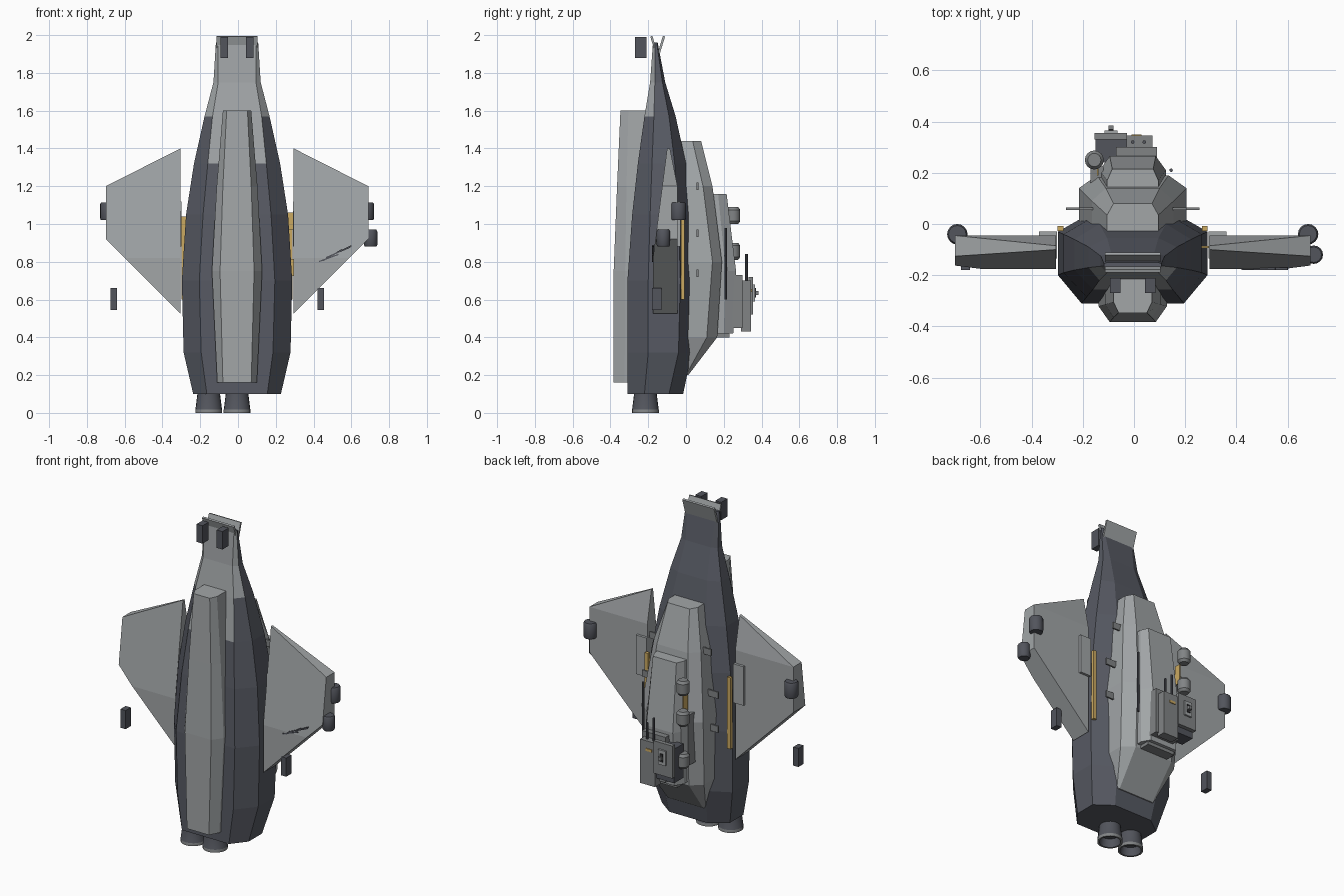
import bpy, bmesh, math
from mathutils import Vector, Matrix

if "Cube" in bpy.data.objects:
    bpy.data.objects.remove(bpy.data.objects["Cube"])

CX = -0.005  # centre line of the craft


def mat(name, r, g, b):
    m = bpy.data.materials.new(name)
    m.diffuse_color = (r, g, b, 1)
    m.use_nodes = True
    m.node_tree.nodes["Principled BSDF"].inputs["Base Color"].default_value = m.diffuse_color
    return m


DARK = mat("dark_slate", 0.095, 0.102, 0.125)
LIGHT = mat("light_grey", 0.36, 0.38, 0.39)
MID = mat("mid_grey", 0.22, 0.23, 0.235)
POD = mat("pod_slate", 0.085, 0.09, 0.108)
YELLOW = mat("yellow", 0.60, 0.40, 0.12)
BLACK = mat("near_black", 0.03, 0.03, 0.033)


def finish(bm, name, *mats):
    bmesh.ops.recalc_face_normals(bm, faces=bm.faces[:])
    me = bpy.data.meshes.new(name)
    bm.to_mesh(me)
    bm.free()
    for m in mats:
        me.materials.append(m)
    ob = bpy.data.objects.new(name, me)
    bpy.context.collection.objects.link(ob)
    return ob


def loft(name, rings, *mats, rule=None):
    """rings: (z, [(half_width, y), ...]) mirrored over the centre line"""
    bm = bmesh.new()
    loops = []
    for z, half in rings:
        pts = [(w, y) for w, y in half] + [(-w, y) for w, y in reversed(half)]
        loops.append([bm.verts.new((x + CX, y, z)) for x, y in pts])
    n = len(loops[0])
    for a, b in zip(loops, loops[1:]):
        for i in range(n):
            f = bm.faces.new((a[i], a[(i + 1) % n], b[(i + 1) % n], b[i]))
            if rule:
                f.material_index = rule(f, i)
    bm.faces.new(loops[0])
    bm.faces.new(loops[-1])
    return finish(bm, name, *mats)


def box(name, x, y, z, m, rot=None):
    """x, y, z are (min, max) pairs"""
    bm = bmesh.new()
    bmesh.ops.create_cube(bm, size=1)
    size = Vector((x[1] - x[0], y[1] - y[0], z[1] - z[0]))
    mid = Vector((x[0] + x[1], y[0] + y[1], z[0] + z[1])) / 2
    bmesh.ops.scale(bm, vec=size, verts=bm.verts)
    if rot:
        bmesh.ops.rotate(bm, matrix=Matrix.Rotation(rot[0], 3, rot[1]), verts=bm.verts)
    bmesh.ops.translate(bm, vec=mid, verts=bm.verts)
    return finish(bm, name, m)


def turned(name, x, y, profile, m, n=16, rim=None):
    """profile: (radius, z) points revolved about a vertical axis; rim: faces in this z range are light"""
    bm = bmesh.new()
    loops = [[bm.verts.new((x + r * math.cos(2 * math.pi * k / n),
                            y + r * math.sin(2 * math.pi * k / n), z))
              for k in range(n)] for r, z in profile]
    for a, b in zip(loops, loops[1:]):
        for k in range(n):
            f = bm.faces.new((a[k], a[(k + 1) % n], b[(k + 1) % n], b[k]))
            zc = f.calc_center_median().z
            f.material_index = 1 if rim and rim[0] <= zc <= rim[1] else 0
    bm.faces.new(loops[0])
    bm.faces.new(loops[-1])
    ob = finish(bm, name, m, MID)
    for p in ob.data.polygons:
        p.use_smooth = len(p.vertices) == 4
    ob.data.set_sharp_from_angle(angle=math.radians(35))
    return ob


# main hull: octagonal sections, pale belly towards the nose
hull = [(0.10, .232, .16, .13, -.31, -.22, -.09, -.015),
        (0.32, .283, .19, .15, -.31, -.20, -.04, .03),
        (0.70, .292, .20, .16, -.31, -.20, -.03, .045),
        (1.05, .270, .18, .15, -.285, -.19, -.04, .03),
        (1.32, .228, .155, .13, -.255, -.18, -.06, 0.0),
        (1.57, .172, .13, .10, -.22, -.17, -.09, -.055),
        (1.75, .125, .10, .085, -.19, -.165, -.125, -.11),
        (1.96, .112, .10, .10, -.175, -.165, -.155, -.15)]


def hull_rule(f, i):
    z = f.calc_center_median().z
    return int((i == 7 and z > 1.32) or (i in (0, 6) and z > 1.57))


loft("hull", [(z, [(wf, yf), (w, sf), (w, sb), (wb, yb)])
              for z, w, wf, wb, yf, sf, sb, yb in hull], DARK, LIGHT, rule=hull_rule)

# nose cap: two plates splayed apart, plus two blocks ahead of it
for s in (-1, 1):
    box("nose_cap_plate", (CX - .108, CX + .108), (-.15 + s * .018 - .006, -.15 + s * .018 + .006),
        (1.89, 1.997), LIGHT, (-s * .3, 'X'))
    box("nose_block", (CX + s * .068 - .02, CX + s * .068 + .02), (-.27, -.21), (1.88, 1.99), POD)

# keel along the front
loft("keel", [(z, [(w, -.17), (w, ym), (wi, yf)]) for z, w, wi, ym, yf in
              [(.16, .105, .075, -.325, -.383), (.75, .133, .09, -.322, -.383),
               (1.2, .108, .075, -.315, -.365), (1.6, .075, .055, -.305, -.347)]], LIGHT)

# cabin on the back, and the raised deck on it
loft("cabin", [(z, [(w, -.06), (w, y1), (wi, y2)]) for z, w, y1, wi, y2 in
               [(.2, .13, .0, .12, .012), (.4, .195, .11, .13, .165), (.8, .21, .14, .14, .19),
                (1.2, .16, .09, .105, .14), (1.44, .10, .035, .075, .08)]], LIGHT)
loft("deck", [(z, [(w, .08), (w, y1), (wi, y2)]) for z, w, y1, wi, y2 in
              [(.42, .12, .2, .09, .25), (.75, .13, .21, .09, .265), (1.16, .10, .17, .08, .215)]], LIGHT)
box("deck_step", (-.10, .09), (.12, .23), (.40, .46), MID)
box("deck_side_rail", (-.17, -.12), (.12, .225), (.55, .86), MID)

# equipment stack on the deck
box("equipment_base", (-.07, .09), (.2, .30), (.45, .73), MID)
box("equipment_case", (-.15, -.03), (.24, .33), (.48, .69), POD)
box("equipment_panel", (-.155, -.028), (.33, .355), (.52, .72), MID)
box("equipment_box", (-.03, .072), (.29, .345), (.43, .70), MID)
box("panel_frame", (-.115, -.065), (.355, .366), (.59, .68), LIGHT)
box("panel_slot", (-.10, -.08), (.366, .371), (.61, .66), BLACK)
box("panel_knob", (-.10, -.08), (.366, .385), (.625, .645), MID)
box("status_light", (-.01, .03), (.345, .35), (.64, .655), YELLOW)
for x, y, top in ((-.005, .32, .84), (.04, .32, .80), (.145, .21, .98)):
    turned("antenna", x, y, [(.007, .6), (.007, top)], POD, 8)
for z in (.55, .81, 1.0):
    turned("canister", -.155, .25, [(.026, z), (.037, z + .015), (.037, z + .075), (.026, z + .09)], MID)
box("cabin_stripe", (-.145, -.138), (.19, .23), (.88, 1.0), YELLOW)

# wings: a wedge profile run outward, trimmed to the planform
profile = [(-.10, 1.4), (-.175, .82), (-.175, .525), (-.045, .525), (-.045, 1.2), (-.085, 1.4)]
for s in (-1, 1):
    bm = bmesh.new()
    f = bm.faces.new([bm.verts.new((CX + s * .30, y, z)) for y, z in profile])
    ext = bmesh.ops.extrude_face_region(bm, geom=[f])['geom']
    bmesh.ops.translate(bm, vec=(s * .395, 0, 0), verts=[v for v in ext if isinstance(v, bmesh.types.BMVert)])
    for z, no in ((1.2, (s * .2, 0, .395)), (.92, (s * .395, 0, -.395))):
        cut = bmesh.ops.bisect_plane(bm, geom=bm.verts[:] + bm.edges[:] + bm.faces[:], dist=1e-5,
                                     plane_co=(CX + s * .695, 0, z), plane_no=no, clear_outer=True)
        edges = [e for e in bm.edges if e.is_boundary]
        bmesh.ops.holes_fill(bm, edges=edges, sides=0)
    finish(bm, "wing", LIGHT)
    r = sorted((CX + s * .295, CX + s * .367))
    box("wing_root_fairing", r, (-.135, -.03), (.88, 1.12), LIGHT)
    turned("wing_tip_pod", CX + s * .685, -.04, [(.036, 1.02), (.04, 1.03), (.04, 1.105), (.034, 1.115)], POD)
    # side stripes and small hull tabs
    box("side_stripe", sorted((CX + s * .27, CX + s * .293)), (-.027, -.008), (.60, 1.04), YELLOW)
    for z in (.74, .95, 1.2):
        w = .20 if z < 1 else .15
        box("hull_tab", sorted((CX + s * (w - .06), CX + s * (w + .06))), (.055, .065), (z - .02, z + .02), MID)

# yellow marker plates beside the right flank
for z in (.77, 1.015):
    box("marker_plate", (.245, .293), (-.093, -.085), (z - .045, z + .045), YELLOW)

# extra pod and detached blocks around the wings
turned("lower_pod", .702, -.12, [(.03, .88), (.036, .89), (.036, .96), (.03, .97)], POD)
for x in (-.655, .44):
    box("loose_block", (x - .02, x + .015), (-.18, -.13), (.545, .66), POD)

# scrape marks on the right wing
for k, (x, z, l) in enumerate([(.48, .82, .11), (.53, .85, .14), (.56, .865, .09), (.50, .835, .12)]):
    box("scrape_mark", (x - l / 2, x + l / 2), (-.179, -.169), (z - .003, z + .003), POD, (-.35 - .06 * k, 'Y'))

# hollow engine nozzles with a pale rim
for x in (-.155, -.005):
    turned("nozzle", x, -.215, [(.055, .14), (.06, .10), (.07, .02), (.071, .018), (.071, 0),
                                (.06, 0), (.052, .05)], POD, 20, rim=(-.001, .018))
